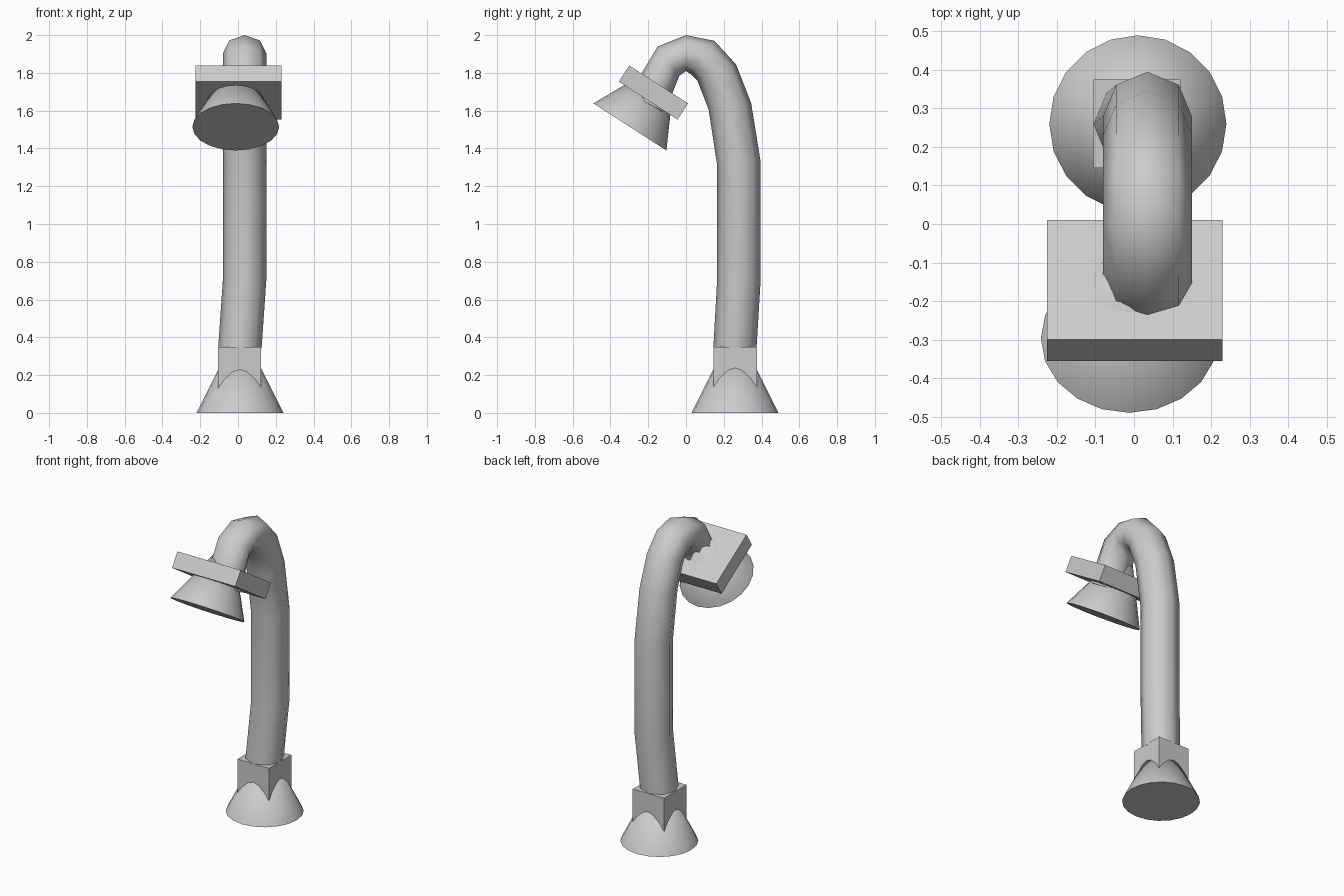
import bpy, bmesh
from math import cos, sin, pi, radians, atan2
from mathutils import Vector, Matrix

if "Cube" in bpy.data.objects:
    bpy.data.objects.remove(bpy.data.objects["Cube"])


def finish(bm, name, smooth):
    bmesh.ops.recalc_face_normals(bm, faces=bm.faces)
    mesh = bpy.data.meshes.new(name)
    bm.to_mesh(mesh)
    bm.free()
    if smooth:
        mesh.shade_smooth()
        mesh.set_sharp_from_angle(angle=radians(60))
    obj = bpy.data.objects.new(name, mesh)
    bpy.context.collection.objects.link(obj)
    return obj


def block(name, centre, size, tilt=0):
    bm = bmesh.new()
    m = Matrix.Translation(centre) @ Matrix.Rotation(tilt, 4, 'X') @ Matrix.Diagonal((*size, 1))
    bmesh.ops.create_cube(bm, size=1, matrix=m)
    return finish(bm, name, False)


def cone(name, base, tilt=0):
    # 20-sided cone whose base centre sits at the given point
    bm = bmesh.new()
    m = Matrix.Translation(base) @ Matrix.Rotation(tilt, 4, 'X') @ Matrix.Translation((0, 0, 0.23))
    bmesh.ops.create_cone(bm, cap_ends=True, segments=20, radius1=0.23, radius2=0,
                          depth=0.46, matrix=m)
    bmesh.ops.remove_doubles(bm, verts=bm.verts, dist=0.0001)
    return finish(bm, name, True)


def tube(name, rings, radius=0.115, sides=8):
    # Each ring: x centre, outer (y, z), inner (y, z)
    bm = bmesh.new()
    loops = []
    for x, outer, inner in rings:
        o, i = Vector((x, *outer)), Vector((x, *inner))
        c, u = (o + i) / 2, (o - i) / 2
        loops.append([bm.verts.new(c + u * cos(2 * pi * k / sides)
                                   + Vector((radius * sin(2 * pi * k / sides), 0, 0)))
                      for k in range(sides)])
    for a, b in zip(loops, loops[1:]):
        for k in range(sides):
            n = (k + 1) % sides
            bm.faces.new((a[k], a[n], b[n], b[k]))
    bm.faces.new(loops[0])
    bm.faces.new(loops[-1])
    return finish(bm, name, True)


# Standing foot and collar
cone("base_cone", (0.01, 0.26, 0))
block("base_collar", (0.008, 0.26, 0.237), (0.226, 0.23, 0.226))

# Bent octagonal stem
tube("curved_stem", [
    (0.01, (0.373, 0.335), (0.145, 0.35)),
    (0.035, (0.395, 0.70), (0.165, 0.71)),
    (0.035, (0.395, 1.33), (0.165, 1.31)),
    (0.035, (0.345, 1.64), (0.12, 1.605)),
    (0.035, (0.265, 1.845), (0.06, 1.76)),
    (0.035, (0.15, 1.97), (0.03, 1.79)),
    (0.035, (0.0, 2.0), (0.0, 1.81)),
    (0.035, (-0.15, 1.94), (-0.035, 1.785)),
    (0.035, (-0.24, 1.79), (-0.075, 1.685)),
    (0.035, (-0.29, 1.69), (-0.10, 1.58)),
])

# Tilted head: plate and shade
tilt = -atan2(0.2, 0.31)
block("head_plate", (0.002, -0.1725, 1.696), (0.455, 0.37, 0.102), tilt)
cone("head_shade", (-0.012, -0.297, 1.514), tilt)
